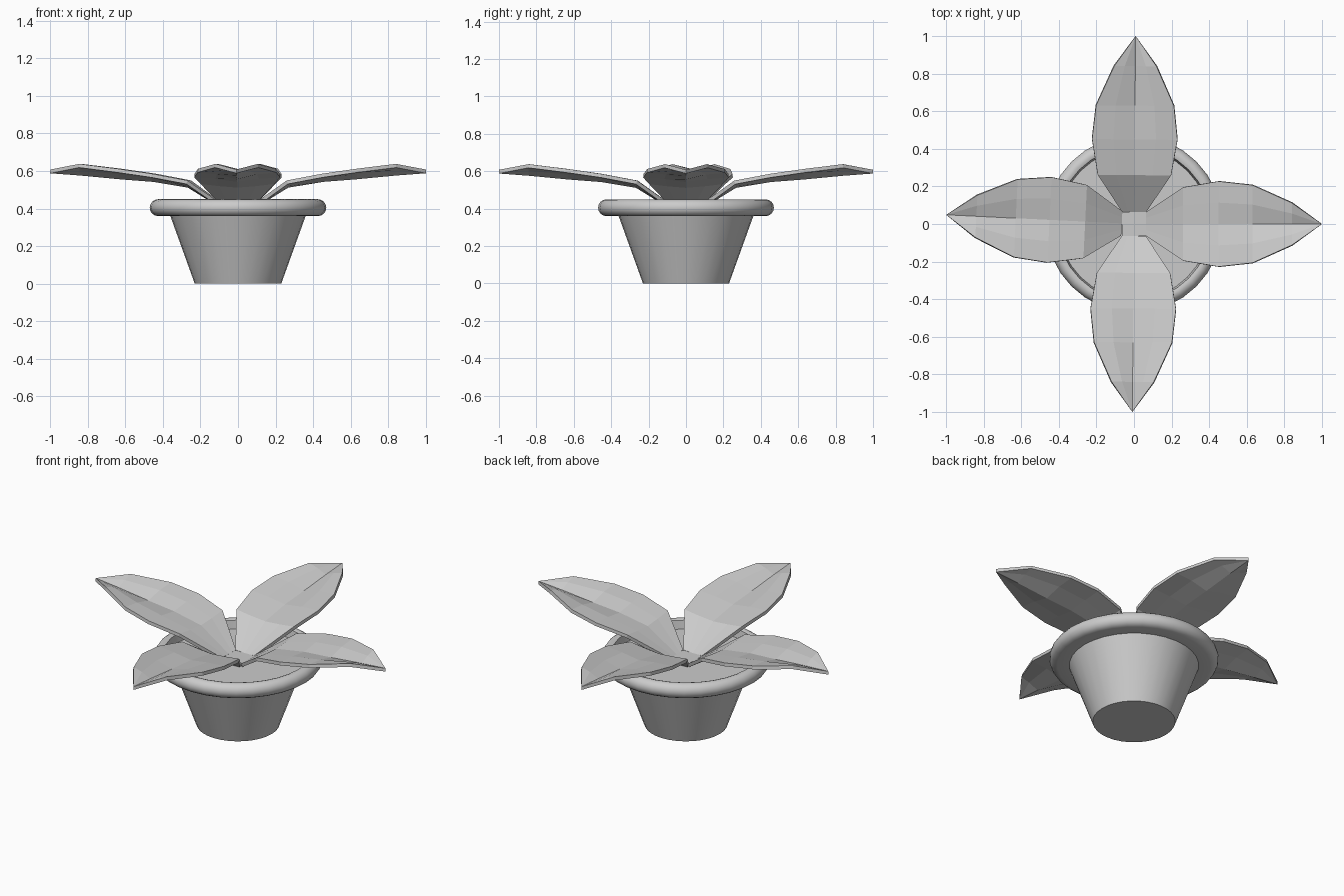
import bpy, bmesh, math
from mathutils import Matrix

if "Cube" in bpy.data.objects:
    bpy.data.objects.remove(bpy.data.objects["Cube"])

grey = bpy.data.materials.new("plain grey")
grey.diffuse_color = (0.6, 0.6, 0.6, 1)
grey.use_nodes = True
grey.node_tree.nodes["Principled BSDF"].inputs["Base Color"].default_value = grey.diffuse_color


def finish(name, bm, smooth=False):
    bmesh.ops.remove_doubles(bm, verts=bm.verts, dist=1e-5)
    bmesh.ops.recalc_face_normals(bm, faces=bm.faces)
    me = bpy.data.meshes.new(name)
    bm.to_mesh(me)
    bm.free()
    me.materials.append(grey)
    ob = bpy.data.objects.new(name, me)
    bpy.context.collection.objects.link(ob)
    if smooth:
        bpy.ops.object.select_all(action='DESELECT')
        ob.select_set(True)
        bpy.context.view_layer.objects.active = ob
        bpy.ops.object.shade_smooth_by_angle(angle=math.radians(35))
    return ob


def lathe(name, profile, steps=32):
    bm = bmesh.new()
    vs = [bm.verts.new((r, 0, z)) for r, z in profile]
    es = [bm.edges.new(p) for p in zip(vs, vs[1:])]
    bmesh.ops.spin(bm, geom=vs + es, cent=(0, 0, 0), axis=(0, 0, 1),
                   angle=math.tau, steps=steps)
    bmesh.ops.dissolve_degenerate(bm, edges=bm.edges, dist=1e-6)
    return finish(name, bm, True)


# Pot: tapered body, rounded rim, inner wall and soil disc in one profile
rim = [(0.425 + 0.045 * math.cos(a), 0.405 + 0.045 * math.sin(a))
       for a in (math.radians(-90 + 22.5 * i) for i in range(9))]
lathe("pot", [(0, 0), (0.23, 0), (0.36, 0.36)] + rim + [(0.41, 0.445), (0.40, 0.39)])
lathe("soil", [(0, 0.395), (0.402, 0.395), (0.402, 0.385), (0, 0.385)])

# Square hub where the leaves meet
bm = bmesh.new()
bmesh.ops.create_cube(bm, size=1, matrix=Matrix.Translation((0, 0, 0.399))
                      @ Matrix.Diagonal((0.13, 0.13, 0.022, 1)))
finish("leaf_hub", bm)

# Leaf stations: distance, half width, heights of midrib, middle and edge
STATIONS = [
    (0.065, 0.065, 0.410, 0.410, 0.412),
    (0.260, 0.195, 0.530, 0.538, 0.550),
    (0.450, 0.227, 0.562, 0.578, 0.586),
    (0.630, 0.207, 0.576, 0.602, 0.612),
    (0.840, 0.112, 0.596, 0.622, 0.638),
]


def leaf(name, degrees):
    bm = bmesh.new()
    rows = []
    for r, w, mid, half, edge in STATIONS:
        lateral = [(-w, edge), (-w / 2, half), (0, mid), (w / 2, half), (w, edge)]
        rows.append([bm.verts.new((r, y, z)) for y, z in lateral])
    for a, b in zip(rows, rows[1:]):
        for i in range(4):
            bm.faces.new((a[i], b[i], b[i + 1], a[i + 1]))
    tip = bm.verts.new((1, 0, 0.608))
    for i in range(4):
        bm.faces.new((rows[-1][i], tip, rows[-1][i + 1]))
    bmesh.ops.rotate(bm, verts=bm.verts, matrix=Matrix.Rotation(math.radians(degrees), 3, 'Z'))
    bm.normal_update()
    ob = finish(name, bm)
    if ob.data.polygons[0].normal.z < 0:
        ob.data.flip_normals()
    thick = ob.modifiers.new("thickness", 'SOLIDIFY')
    thick.thickness = 0.02
    thick.offset = -1


for name, angle in (("right_leaf", 0), ("back_leaf", 89.5),
                    ("left_leaf", 177.2), ("front_leaf", 269.5)):
    leaf(name, angle)
